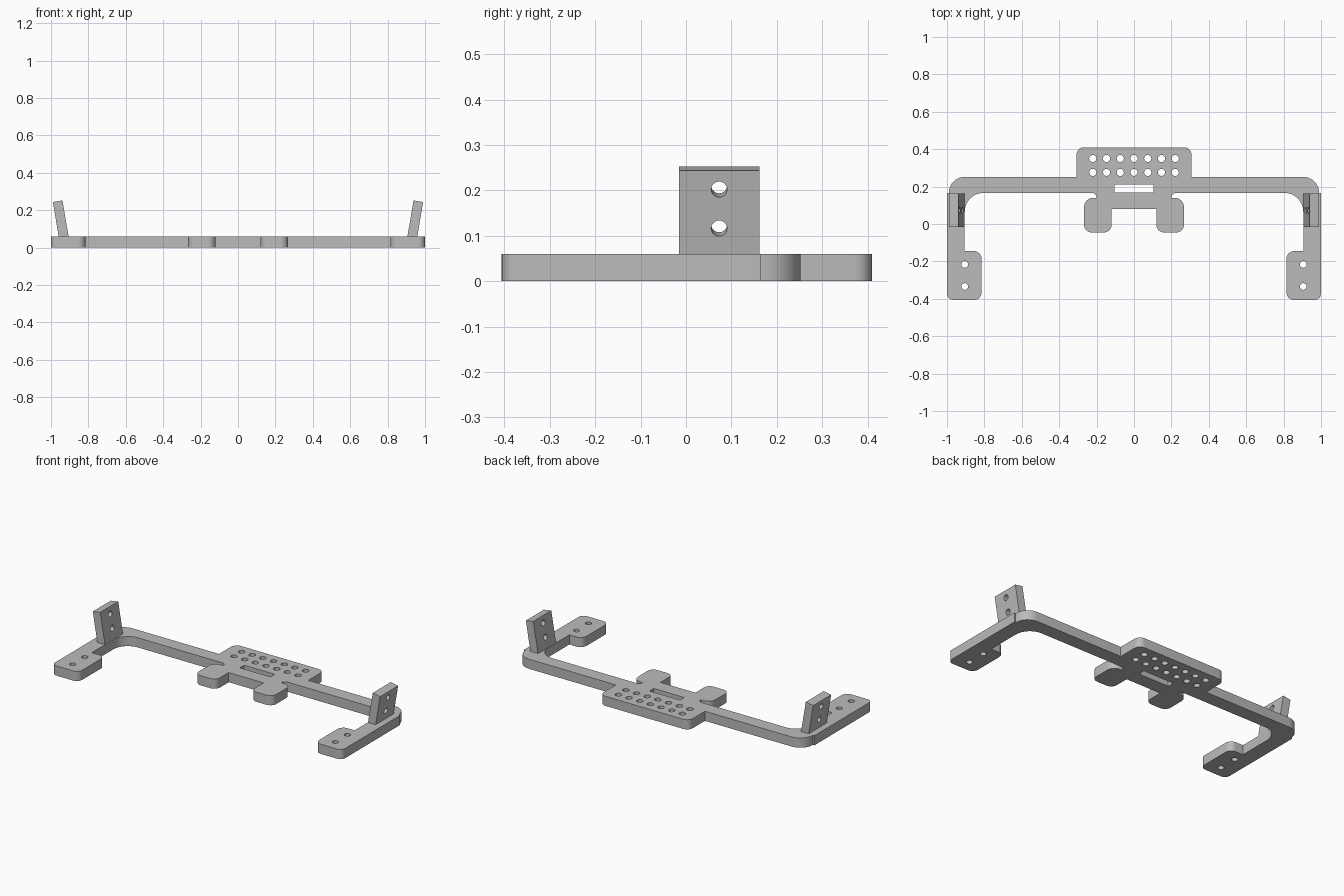
import bpy, bmesh
from math import sin, cos, pi, radians
from mathutils import Vector, Matrix

cube = bpy.data.objects.get("Cube")
if cube:
    bpy.data.objects.remove(cube, do_unlink=True)

grey = bpy.data.materials.new("plain grey")
grey.use_nodes = True
grey.diffuse_color = (0.5, 0.5, 0.5, 1)
grey.node_tree.nodes["Principled BSDF"].inputs["Base Color"].default_value = (0.5, 0.5, 0.5, 1)


def rounded(corners, steps=8):
    """Outline with each right-angled corner (x, y, radius) replaced by an arc."""
    out = []
    for i, (x, y, r) in enumerate(corners):
        p = Vector((x, y))
        if r == 0:
            out.append(p)
            continue
        a = (Vector(corners[i - 1][:2]) - p).normalized() * r
        b = (Vector(corners[(i + 1) % len(corners)][:2]) - p).normalized() * r
        for k in range(steps + 1):
            t = k / steps * pi / 2
            out.append(p + a * (1 - sin(t)) + b * (1 - cos(t)))
    return out


def circle(x, y, r, sides=24):
    return [Vector((x + r * cos(2 * pi * k / sides), y + r * sin(2 * pi * k / sides)))
            for k in range(sides)]


def plate(name, loops, thickness, matrix):
    """Flat plate with holes: the first loop is the outline, the rest are cut out."""
    curve = bpy.data.curves.new(name, "CURVE")
    curve.dimensions = "2D"
    curve.fill_mode = "BOTH"
    curve.extrude = thickness / 2
    for loop in loops:
        spline = curve.splines.new("POLY")
        spline.points.add(len(loop) - 1)
        for point, co in zip(spline.points, loop):
            point.co = (co.x, co.y, 0, 1)
        spline.use_cyclic_u = True
    obj = bpy.data.objects.new(name, curve)
    bpy.context.collection.objects.link(obj)
    obj.matrix_world = matrix
    bpy.ops.object.select_all(action="DESELECT")
    obj.select_set(True)
    bpy.context.view_layer.objects.active = obj
    bpy.ops.object.convert(target="MESH")
    obj = bpy.context.object
    # Weld the caps to the walls
    bm = bmesh.new()
    bm.from_mesh(obj.data)
    bmesh.ops.remove_doubles(bm, verts=bm.verts, dist=0.0001)
    bmesh.ops.recalc_face_normals(bm, faces=bm.faces)
    bm.to_mesh(obj.data)
    bm.free()
    obj.data.materials.clear()
    obj.data.materials.append(grey)
    bpy.ops.object.shade_smooth_by_angle(angle=radians(30))
    return obj


# Frame outline, left half from the back to the front
half = [
    (0.307, 0.41, 0.04), (0.307, 0.252, 0),                            # rear plate
    (0.99, 0.252, 0.085), (0.99, 0.165, 0), (1, 0.165, 0),             # outer corner
    (1, -0.406, 0.035), (0.815, -0.406, 0.04), (0.815, -0.145, 0.04),  # end pad
    (0.905, -0.145, 0), (0.905, 0.166, 0.1),                           # inner corner
    (0.2, 0.166, 0.025), (0.2, 0.14, 0), (0.267, 0.14, 0.05),          # neck of tab
    (0.267, -0.045, 0.04), (0.12, -0.045, 0.04), (0.12, 0.08, 0),      # front tab
]
outline = half + [(-x, y, r) for x, y, r in reversed(half)]
loops = [rounded(outline)]

# Slot, grid of holes in the rear plate, holes in the end pads
loops.append([Vector(p) for p in
              ((-0.105, 0.168), (0.105, 0.168), (0.105, 0.21), (-0.105, 0.21))])
loops += [circle(0.0735 * i, y, 0.019) for i in range(-3, 4) for y in (0.276, 0.35)]
loops += [circle(s * 0.905, y, 0.018) for s in (-1, 1) for y in (-0.216, -0.334)]

height = 0.06
plate("frame", loops, height, Matrix.Translation((0, 0, height / 2)))

# Uprights leaning outwards, each with two holes
lean, depth = radians(9.6), 0.052
for side, name in ((1, "left_upright"), (-1, "right_upright")):
    along = Vector((0, 1, 0))
    up = Vector((side * sin(lean), 0, cos(lean)))
    out = along.cross(up)
    matrix = Matrix((along, up, out)).transposed().to_4x4()
    matrix.translation = Vector((side * 0.906, 0, height)) + out * side * depth / 2
    shape = [Vector(p) for p in
             ((-0.015, 0), (0.162, 0), (0.162, 0.195), (-0.015, 0.195))]
    plate(name, [shape, circle(0.073, 0.066, 0.0175), circle(0.073, 0.153, 0.0175)],
          depth, matrix)
